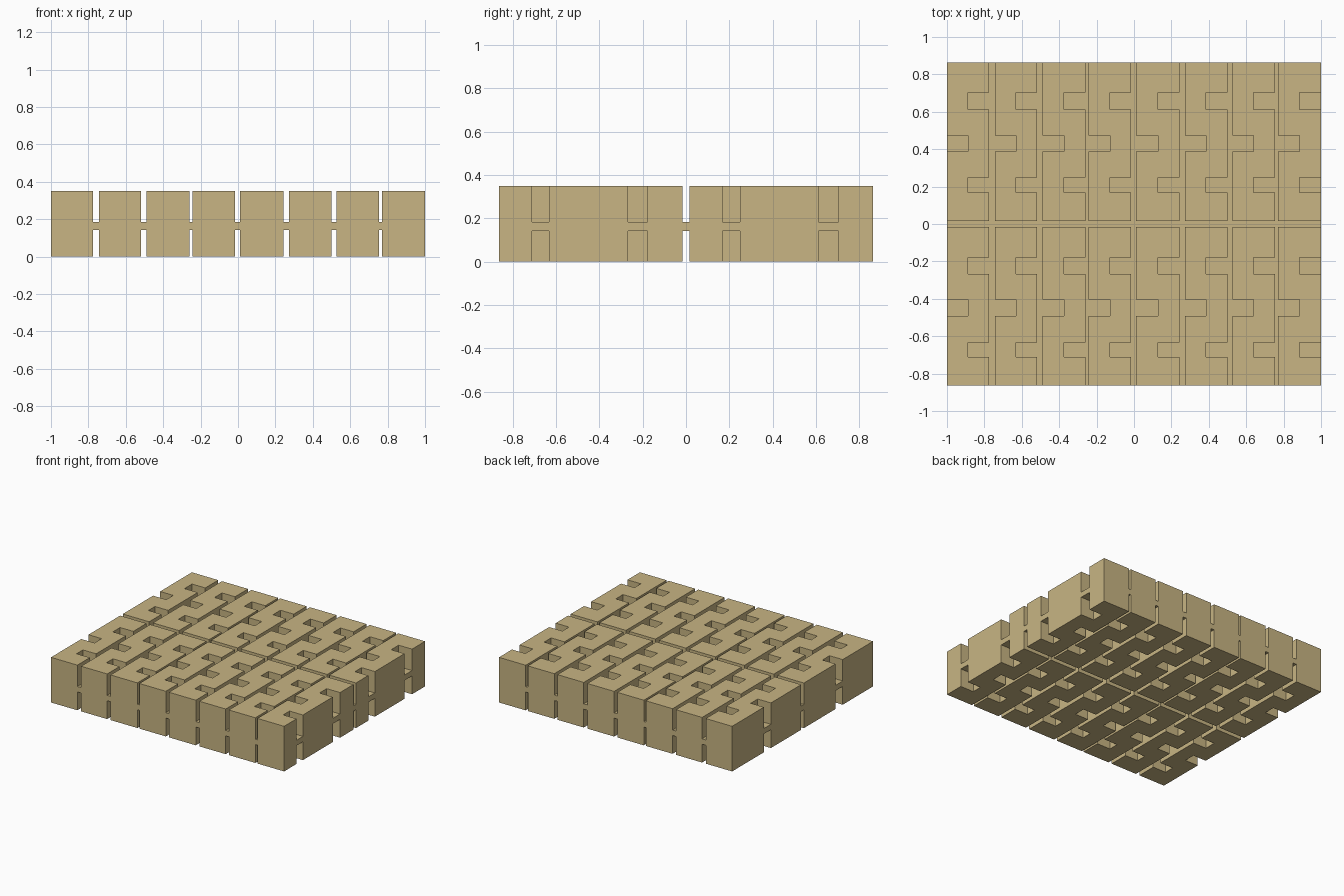
import bpy
import bmesh
from mathutils import Matrix, Vector

cube = bpy.data.objects.get("Cube")
if cube:
    bpy.data.objects.remove(cube, do_unlink=True)

HALF_X, HALF_Y, TOP = 1.0, 0.863, 0.35
WEB_LOW, WEB_HIGH = 0.142, 0.184      # thin web joining the blocks
MARGIN = 0.05                         # how far cutters reach outside

# Channels between the blocks (x ranges) and between the two rows (y range)
CHANNELS = [(-0.774, -0.742), (-0.518, -0.489), (-0.259, -0.242), (-0.015, 0.012),
            (0.242, 0.273), (0.499, 0.526), (0.753, 0.771)]
ROW_CHANNEL = (-0.016, 0.017)

# Slots (y ranges) opening on the right and left side of every block
RIGHT_SLOTS = [(-0.711, -0.633), (-0.267, -0.178), (0.168, 0.249), (0.612, 0.704)]
LEFT_SLOTS = [(-0.492, -0.404), (0.388, 0.474)]

material = bpy.data.materials.new("sandy tan")
material.use_nodes = True
tan = (0.578, 0.462, 0.227, 1)
material.diffuse_color = tan
material.node_tree.nodes["Principled BSDF"].inputs["Base Color"].default_value = tan


def add_box(bm, xs, ys, zs):
    low, high = Vector((xs[0], ys[0], zs[0])), Vector((xs[1], ys[1], zs[1]))
    place = Matrix.Translation((low + high) / 2) @ Matrix.Diagonal((*(high - low), 1))
    bmesh.ops.create_cube(bm, size=1, matrix=place)


def make_object(name, bm):
    mesh = bpy.data.meshes.new(name)
    bm.to_mesh(mesh)
    bm.free()
    mesh.materials.append(material)
    obj = bpy.data.objects.new(name, mesh)
    bpy.context.collection.objects.link(obj)
    return obj


# Solid slab
bm = bmesh.new()
add_box(bm, (-HALF_X, HALF_X), (-HALF_Y, HALF_Y), (0, TOP))
slab = make_object("block_slab", bm)

# Channels and slots cut from above and from below, down to the web
starts = [-HALF_X] + [c[1] for c in CHANNELS]
ends = [c[0] for c in CHANNELS] + [HALF_X]
beyond_x = (-HALF_X - MARGIN, HALF_X + MARGIN)
beyond_y = (-HALF_Y - MARGIN, HALF_Y + MARGIN)
bm = bmesh.new()
for zs in ((-MARGIN, WEB_LOW), (WEB_HIGH, TOP + MARGIN)):
    add_box(bm, beyond_x, ROW_CHANNEL, zs)
    for xs in CHANNELS:
        add_box(bm, xs, beyond_y, zs)
    for start, end in zip(starts, ends):
        middle = (start + end) / 2
        reach_left = MARGIN if start == -HALF_X else 0.008
        reach_right = MARGIN if end == HALF_X else 0.008
        for ys in RIGHT_SLOTS:
            add_box(bm, (middle, end + reach_right), ys, zs)
        for ys in LEFT_SLOTS:
            add_box(bm, (start - reach_left, middle), ys, zs)
cutter = make_object("channel_cutter", bm)
cutter.hide_render = True

# Apply the cut and drop the cutter
cut = slab.modifiers.new("channels", "BOOLEAN")
cut.operation = "DIFFERENCE"
cut.solver = "EXACT"
cut.use_self = True
cut.object = cutter
bpy.context.view_layer.objects.active = slab
slab.select_set(True)
bpy.ops.object.modifier_apply(modifier=cut.name)
bpy.data.objects.remove(cutter, do_unlink=True)
